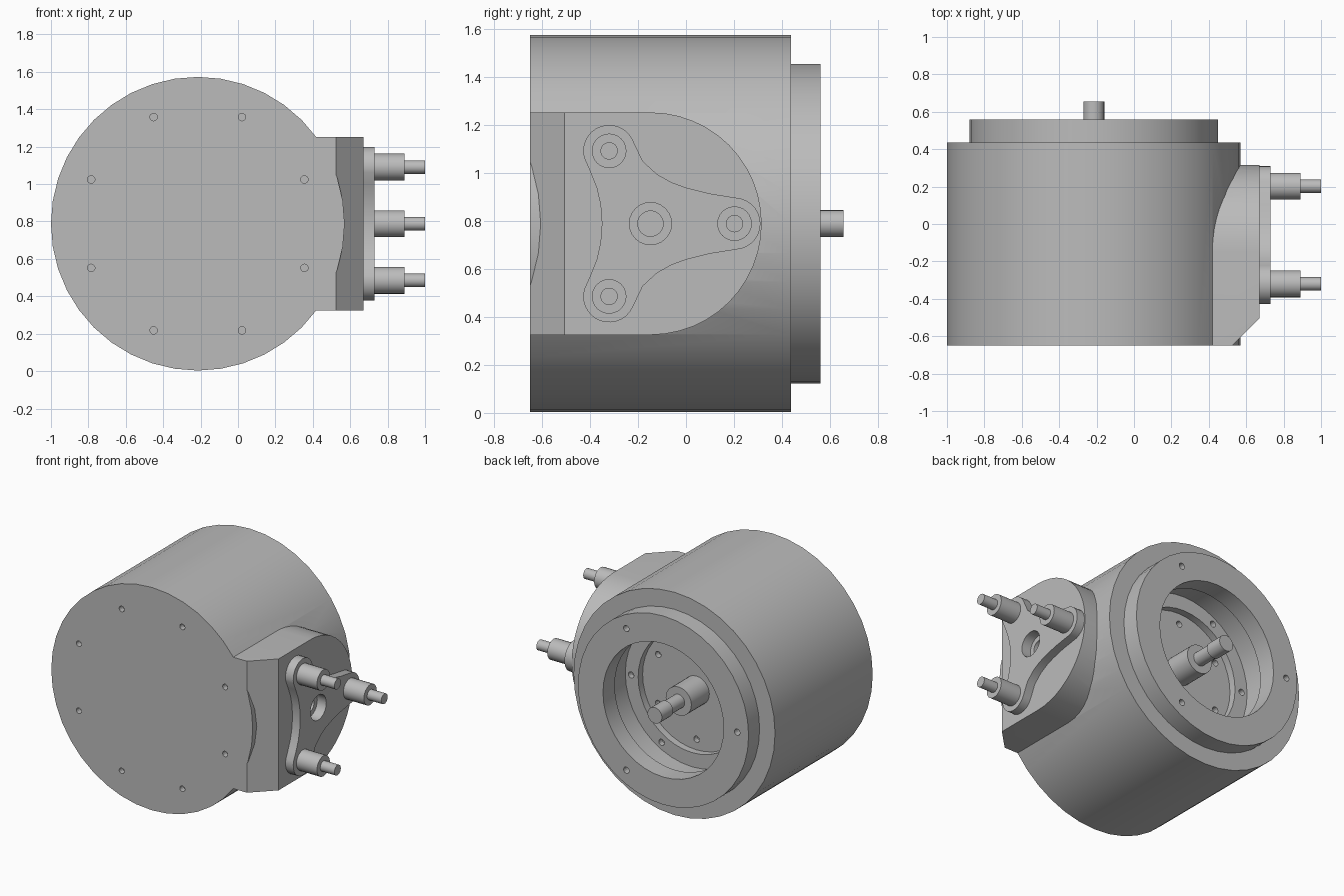
import bpy, bmesh, math
from mathutils import Matrix, Vector

cube = bpy.data.objects.get("Cube")
if cube:
    bpy.data.objects.remove(cube, do_unlink=True)

grey = bpy.data.materials.new("machined_grey")
grey.use_nodes = True
grey.diffuse_color = (0.5, 0.5, 0.5, 1)
grey.node_tree.nodes["Principled BSDF"].inputs["Base Color"].default_value = (0.5, 0.5, 0.5, 1)

CX, CZ = -0.215, 0.788      # main axis, running along y
TURN = 2 * math.pi


def finish(name, bm):
    bmesh.ops.remove_doubles(bm, verts=bm.verts, dist=1e-5)
    bmesh.ops.recalc_face_normals(bm, faces=bm.faces)
    mesh = bpy.data.meshes.new(name)
    bm.to_mesh(mesh)
    bm.free()
    obj = bpy.data.objects.new(name, mesh)
    bpy.context.collection.objects.link(obj)
    mesh.materials.append(grey)
    return obj


def smooth(obj, angle=25):
    bpy.ops.object.select_all(action='DESELECT')
    obj.select_set(True)
    bpy.context.view_layer.objects.active = obj
    bpy.ops.object.shade_smooth_by_angle(angle=math.radians(angle))


def lathe(name, profile, centre, axis, steps):
    """Revolve (radius, distance) pairs about a line along axis 'X' or 'Y'."""
    bm = bmesh.new()
    rings = []
    for r, d in profile:
        ring = []
        for i in range(steps):
            a = TURN * i / steps
            u, v = r * math.cos(a), r * math.sin(a)
            offset = Vector((d, u, v)) if axis == 'X' else Vector((u, d, v))
            ring.append(bm.verts.new(Vector(centre) + offset))
            if r == 0:
                break
        rings.append(ring)
    for p, q in zip(rings, rings[1:]):
        for i in range(steps):
            j = (i + 1) % steps
            corners = [p[i % len(p)], p[j % len(p)], q[j % len(q)], q[i % len(q)]]
            bm.faces.new(list(dict.fromkeys(corners)))
    return finish(name, bm)


def prism(name, outline, x0, x1):
    """Extrude a (y, z) outline along x."""
    bm = bmesh.new()
    face = bm.faces.new([bm.verts.new((x0, y, z)) for y, z in outline])
    made = bmesh.ops.extrude_face_region(bm, geom=[face])["geom"]
    moved = [g for g in made if isinstance(g, bmesh.types.BMVert)]
    bmesh.ops.translate(bm, verts=moved, vec=(x1 - x0, 0, 0))
    return finish(name, bm)


def combine(obj, other, operation):
    mod = obj.modifiers.new("combine", 'BOOLEAN')
    mod.operation, mod.solver, mod.object = operation, 'EXACT', other
    deps = bpy.context.evaluated_depsgraph_get()
    mesh = bpy.data.meshes.new_from_object(obj.evaluated_get(deps))
    obj.modifiers.clear()
    obj.data = mesh
    bpy.data.objects.remove(other, do_unlink=True)


def hole_ring(count, start, radius, y0, y1, size):
    """One cutter holding a circle of small pegs along y."""
    bm = bmesh.new()
    for i in range(count):
        a = math.radians(start) + TURN * i / count
        place = Matrix.Translation((CX + radius * math.cos(a), (y0 + y1) / 2,
                                    CZ + radius * math.sin(a)))
        bmesh.ops.create_cone(bm, cap_ends=True, segments=14, radius1=size, radius2=size,
                              depth=y1 - y0, matrix=place @ Matrix.Rotation(TURN / 4, 4, 'X'))
    return finish("hole_cutter", bm)


def arc(cy, cz, r, start, end, steps):
    angles = [math.radians(start + (end - start) * i / steps) for i in range(steps + 1)]
    return [(cy + r * math.cos(a), cz + r * math.sin(a)) for a in angles]


# Round housing with rear flange and stepped bore
FLOOR, LEDGE = 0.19, 0.24
housing = lathe("housing", [
    (0, -0.65), (0.785, -0.65), (0.785, 0.437), (0.665, 0.437), (0.665, 0.56),
    (0.47, 0.56), (0.47, 0.43), (0.52, 0.43), (0.52, LEDGE), (0.42, LEDGE),
    (0.42, FLOOR), (0, FLOOR)], (CX, 0, CZ), 'Y', 40)

# Side mounting block: rounded at the back, bevelled at the front corner
R = 0.463
block = prism("mount_block", [(-0.65, CZ - R)] + arc(-0.148, CZ, R, -90, 90, 24)
              + [(-0.65, CZ + R)], 0.37, 0.67)
bm = bmesh.new()
bm.from_mesh(block.data)
cut = bmesh.ops.bisect_plane(bm, geom=bm.verts[:] + bm.edges[:] + bm.faces[:],
                             plane_co=(0.67, -0.505, 0), plane_no=(1, -1, 0), clear_outer=True)
rim = [g for g in cut["geom_cut"] if isinstance(g, bmesh.types.BMEdge)]
bmesh.ops.edgeloop_fill(bm, edges=rim)
bmesh.ops.recalc_face_normals(bm, faces=bm.faces)
bm.to_mesh(block.data)
bm.free()

# Keep the block out of the bore, then join it to the housing
combine(housing, block, 'UNION')

# Screw holes: front cover, flange, ledge and bore floor
for ring in [(8, 22.5, 0.617, -0.7, -0.61, 0.02), (3, 60, 0.576, 0.5, 0.6, 0.022),
             (6, 0, 0.475, LEDGE - 0.04, LEDGE + 0.02, 0.022),
             (6, 30, 0.345, FLOOR - 0.04, FLOOR + 0.02, 0.022)]:
    combine(housing, hole_ring(*ring), 'DIFFERENCE')

# Three-lobed plate with concave sides
LOBES = [(-0.32, CZ + 0.303), (-0.32, CZ - 0.303), (0.202, CZ)]
half = [(-0.35, CZ), (-0.356, CZ + 0.08), (-0.372, CZ + 0.15), (-0.4, CZ + 0.22)]
half += arc(*LOBES[0], 0.108, 195, 25, 14)
half += [(-0.18, CZ + 0.26), (-0.12, CZ + 0.205), (-0.06, CZ + 0.172), (0, CZ + 0.15),
         (0.1, CZ + 0.125)]
half += arc(*LOBES[2], 0.108, 75, 0, 6)
plate = prism("lobed_plate", half + [(y, 2 * CZ - z) for y, z in half[-2:0:-1]], 0.669, 0.73)

# Stepped hole through the plate into the block
for target in (plate, housing):
    bore = lathe("bore_cutter", [(0, 0.6), (0.053, 0.6), (0.053, 0.66), (0.088, 0.66),
                                 (0.088, 0.8), (0, 0.8)], (0, -0.148, CZ), 'X', 24)
    combine(target, bore, 'DIFFERENCE')
smooth(housing, 20)
smooth(plate)

# Terminal pins, one on each lobe
for i, (y, z) in enumerate(LOBES):
    smooth(lathe(f"terminal_pin_{i + 1}", [
        (0, 0.72), (0.072, 0.72), (0.072, 0.89), (0.036, 0.89), (0.036, 1), (0, 1)],
        (0, y, z), 'X', 24))

# Output shaft with thick boss and narrow neck
smooth(lathe("output_shaft", [
    (0, FLOOR - 0.01), (0.1, FLOOR - 0.01), (0.1, 0.39), (0.048, 0.39), (0.048, 0.53),
    (0.056, 0.53), (0.056, 0.655), (0, 0.655)], (CX, 0, CZ), 'Y', 28))
